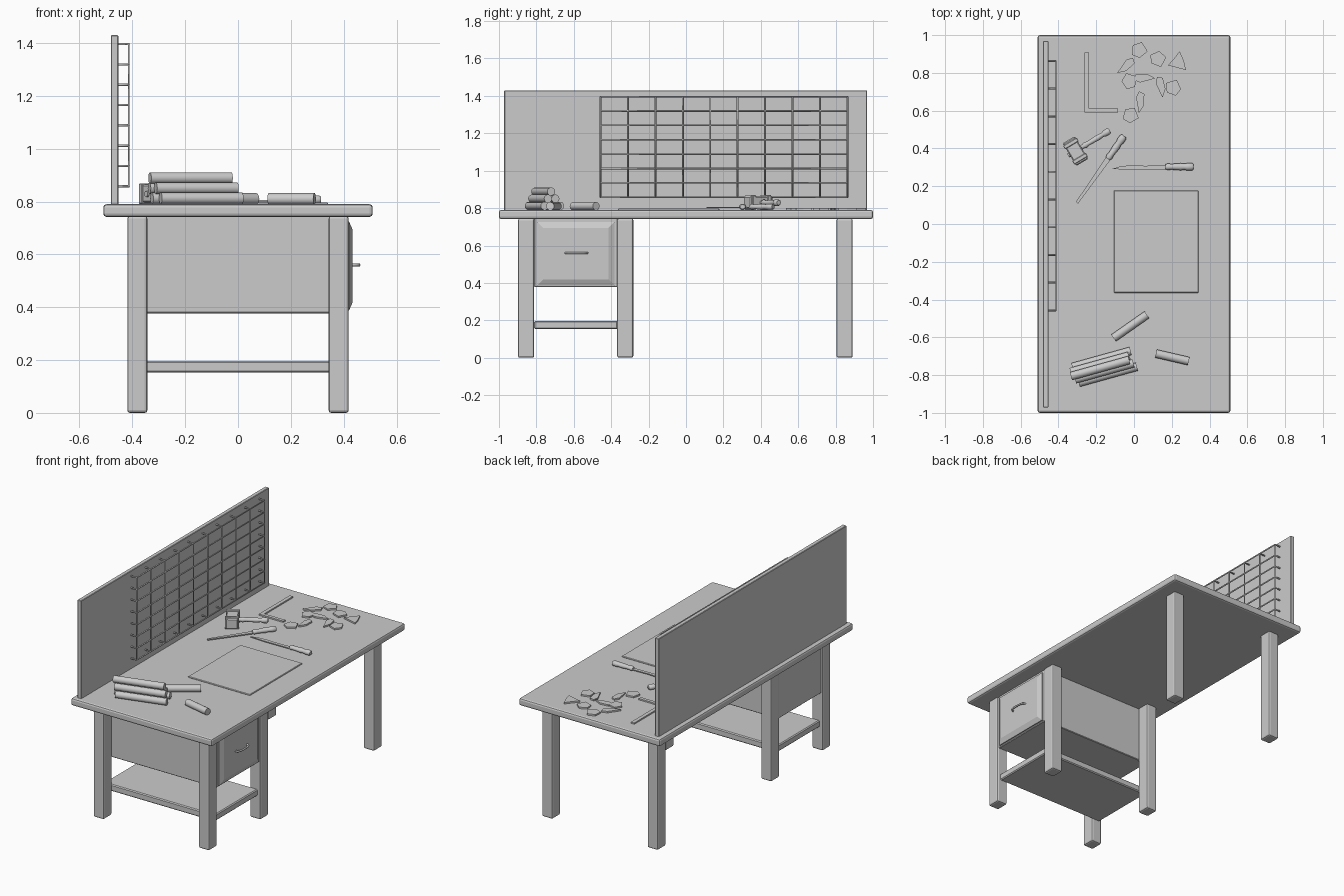
import bpy, bmesh
from math import radians, cos, sin, pi
from mathutils import Matrix

if "Cube" in bpy.data.objects:
    bpy.data.objects.remove(bpy.data.objects["Cube"])

TOP = 0.79  # height of the work surface


def finish(name, bm, loc=(0, 0, 0), ang=0, bevel=0, segs=1, smooth=False):
    bmesh.ops.recalc_face_normals(bm, faces=bm.faces)
    me = bpy.data.meshes.new(name)
    bm.to_mesh(me)
    bm.free()
    ob = bpy.data.objects.new(name, me)
    bpy.context.collection.objects.link(ob)
    ob.location = loc
    ob.rotation_euler.z = radians(ang)
    if bevel:
        m = ob.modifiers.new("bevel", 'BEVEL')
        m.width, m.segments = bevel, segs
    if smooth:
        bpy.context.view_layer.objects.active = ob
        ob.select_set(True)
        bpy.ops.object.shade_smooth_by_angle(angle=radians(50))
        ob.select_set(False)
    return ob


def box(name, lo, hi, bevel=0, segs=1, loc=(0, 0, 0), ang=0):
    bm = bmesh.new()
    bmesh.ops.create_cube(bm, size=1)
    for v in bm.verts:
        v.co = [(l + h) / 2 + c * (h - l) for l, h, c in zip(lo, hi, v.co)]
    return finish(name, bm, loc, ang, bevel, segs)


def slab(name, pts, z, h, loc=(0, 0), ang=0):
    """Flat outline extruded upward."""
    bm = bmesh.new()
    f = bm.faces.new([bm.verts.new((x, y, 0)) for x, y in pts])
    new = bmesh.ops.extrude_face_region(bm, geom=[f])["geom"]
    bmesh.ops.translate(bm, vec=(0, 0, h), verts=[v for v in new if isinstance(v, bmesh.types.BMVert)])
    return finish(name, bm, (loc[0], loc[1], z), ang)


def lathe(name, prof, loc, ang, sides=14, flat=1.0):
    """Turned shape along local x from (position, radius) pairs."""
    bm = bmesh.new()
    rings = [[bm.verts.new((x, r * cos(2 * pi * i / sides), flat * r * sin(2 * pi * i / sides)))
              for i in range(sides)] for x, r in prof]
    for a, b in zip(rings, rings[1:]):
        for i in range(sides):
            j = (i + 1) % sides
            bm.faces.new((a[i], a[j], b[j], b[i]))
    bm.faces.new(rings[0])
    bm.faces.new(rings[-1])
    return finish(name, bm, loc, ang, smooth=True)


def wires(name, paths, radius, kind='POLY'):
    cu = bpy.data.curves.new(name, 'CURVE')
    cu.dimensions = '3D'
    cu.bevel_depth, cu.bevel_resolution, cu.use_fill_caps = radius, 1, True
    for path in paths:
        s = cu.splines.new(kind)
        s.points.add(len(path) - 1)
        for p, co in zip(s.points, path):
            p.co = (*co, 1)
        if kind == 'NURBS':
            s.use_endpoint_u, s.order_u = True, 3
    ob = bpy.data.objects.new(name, cu)
    bpy.context.collection.objects.link(ob)
    return ob


# Table top, back board, six legs, lower shelf
box("table_top", (-0.51, -1, 0.742), (0.51, 1, TOP), 0.012, 2)
box("back_board", (-0.481, -0.972, TOP - 0.005), (-0.453, 0.968, 1.43), 0.003)
for y in (-0.855, -0.325, 0.848):
    for x in (-0.381, 0.381):
        box("leg", (x - 0.038, y - 0.043, 0), (x + 0.038, y + 0.043, 0.745), 0.01, 2)
box("lower_shelf", (-0.40, -0.812, 0.153), (0.40, -0.366, 0.197), 0.006)

# Drawer case with a raised, sloped drawer front
box("drawer_case", (-0.41, -0.812, 0.377), (0.412, -0.366, 0.745), 0.004)
bm = bmesh.new()
rings = []
for x, d in ((0.405, 0), (0.42, 0), (0.434, 0.032)):
    rings.append([bm.verts.new((x, y, z)) for y, z in (
        (-0.795 + d, 0.387 + d), (-0.383 - d, 0.387 + d), (-0.383 - d, 0.725 - d), (-0.795 + d, 0.725 - d))])
for a, b in zip(rings, rings[1:]):
    for i in range(4):
        bm.faces.new((a[i], a[(i + 1) % 4], b[(i + 1) % 4], b[i]))
bm.faces.new(rings[0])
bm.faces.new(rings[-1])
finish("drawer_front", bm)
wires("drawer_handle", [[(0.43, -0.645, 0.56), (0.452, -0.64, 0.56), (0.458, -0.61, 0.56),
                         (0.458, -0.562, 0.56), (0.452, -0.532, 0.56), (0.43, -0.527, 0.56)]], 0.006, 'NURBS')

# Tool rack: wires bent back into the board at both ends
y0, y1, z0, z1, xb, xf = -0.457, 0.863, 0.858, 1.396, -0.46, -0.413
paths = []
for i in range(10):
    y = y0 + (y1 - y0) * i / 9
    paths.append([(xb, y, z0), (xf, y, z0), (xf, y, z1), (xb, y, z1)])
for i in range(8):
    z = z0 + (z1 - z0) * i / 7
    paths.append([(xb, y0, z), (xf, y0, z), (xf, y1, z), (xb, y1, z)])
wires("rack_wires", paths, 0.005)

# Log pile (3-2-1) and two loose logs
R = 0.022


def log(name, x, y, z, length, ang):
    h = length / 2
    lathe(name, [(-h, R), (h, R)], (x, y, z), ang)


A = radians(15.5)
slide = iter((0.018, -0.004, 0.008, 0.005, -0.008, -0.012))
for row in range(3):
    for k in range(3 - row):
        off = (k - (2 - row) / 2) * 0.0445
        s = next(slide)
        log("pile_log", -0.168 - off * sin(A) + s * cos(A), -0.76 + off * cos(A) + s * sin(A),
            TOP + R + row * 0.0385, 0.32, 15.5)
log("loose_log", -0.02, -0.542, TOP + R - 0.002, 0.215, 35)
log("loose_log", 0.203, -0.706, TOP + R - 0.002, 0.178, -13)

# Cutting mat
box("work_mat", (-0.107, -0.364, TOP - 0.002), (0.341, 0.178, TOP + 0.007), 0.003)

# Carpenter square
slab("try_square", [(-0.262, 0.59), (-0.086, 0.59), (-0.086, 0.612), (-0.238, 0.612), (-0.238, 0.908),
                    (-0.262, 0.908)], TOP, 0.009)

# Knife and file share one turned handle shape
grip = [(0, 0.013), (0.012, 0.018), (0.03, 0.015), (0.08, 0.019), (0.1, 0.016), (0.115, 0.02), (0.14, 0.02), (0.148, 0.014)]
lathe("knife_handle", grip, (0.167, 0.303, TOP + 0.017), 0, 10, 0.85)
slab("knife_blade", [(-0.115, 0.292), (-0.02, 0.286), (0.172, 0.289), (0.172, 0.312), (0.06, 0.308), (-0.01, 0.311),
                     (-0.07, 0.306)], TOP + 0.01, 0.006)
lathe("file_handle", grip, (-0.138, 0.345, TOP + 0.017), 55, 10, 0.85)
slab("file_blade", [(0, -0.006), (0.29, -0.014), (0.29, 0.014), (0, 0.008)], TOP + 0.01, 0.007, (-0.301, 0.112), 55)

# Mallet: banded head across a turned handle
loc, ang = (-0.31, 0.386, TOP + 0.039), 31
box("mallet_head", (-0.037, -0.07, -0.033), (0.037, 0.07, 0.035), 0.006, 1, loc, ang)
for s in (-1, 1):
    box("mallet_band", (-0.042, s * 0.047 - 0.011, -0.038), (0.042, s * 0.047 + 0.011, 0.04), 0.003, 1, loc, ang)
lathe("mallet_handle", [(-0.045, 0.012), (0.05, 0.012), (0.06, 0.017), (0.08, 0.012), (0.14, 0.015), (0.17, 0.012),
                        (0.182, 0.018), (0.205, 0.018), (0.212, 0.012)], loc, ang, 10)

# Material scraps: a few outlines, turned and scattered
shapes = [
    [(-0.042, -0.01), (-0.01, -0.04), (0.042, -0.022), (0.03, 0.035), (-0.02, 0.036)],
    [(-0.05, -0.03), (0.0, -0.028), (0.05, 0.005), (0.045, 0.035), (0.01, 0.03)],
    [(-0.05, -0.02), (0.045, -0.045), (0.035, 0.0), (0.012, 0.055), (-0.015, 0.02)],
]
scraps = [(0.025, 0.92, 0, 20), (0.125, 0.875, 0, -40), (0.23, 0.86, 2, 0), (-0.045, 0.838, 1, 10),
          (0.055, 0.77, 1, 150), (-0.025, 0.755, 0, 60), (0.14, 0.725, 1, 70), (0.208, 0.72, 0, 95),
          (0.03, 0.645, 1, 55), (-0.02, 0.575, 0, 10)]
for x, y, k, a in scraps:
    slab("scrap_piece", shapes[k], TOP, 0.01, (x, y), a)
